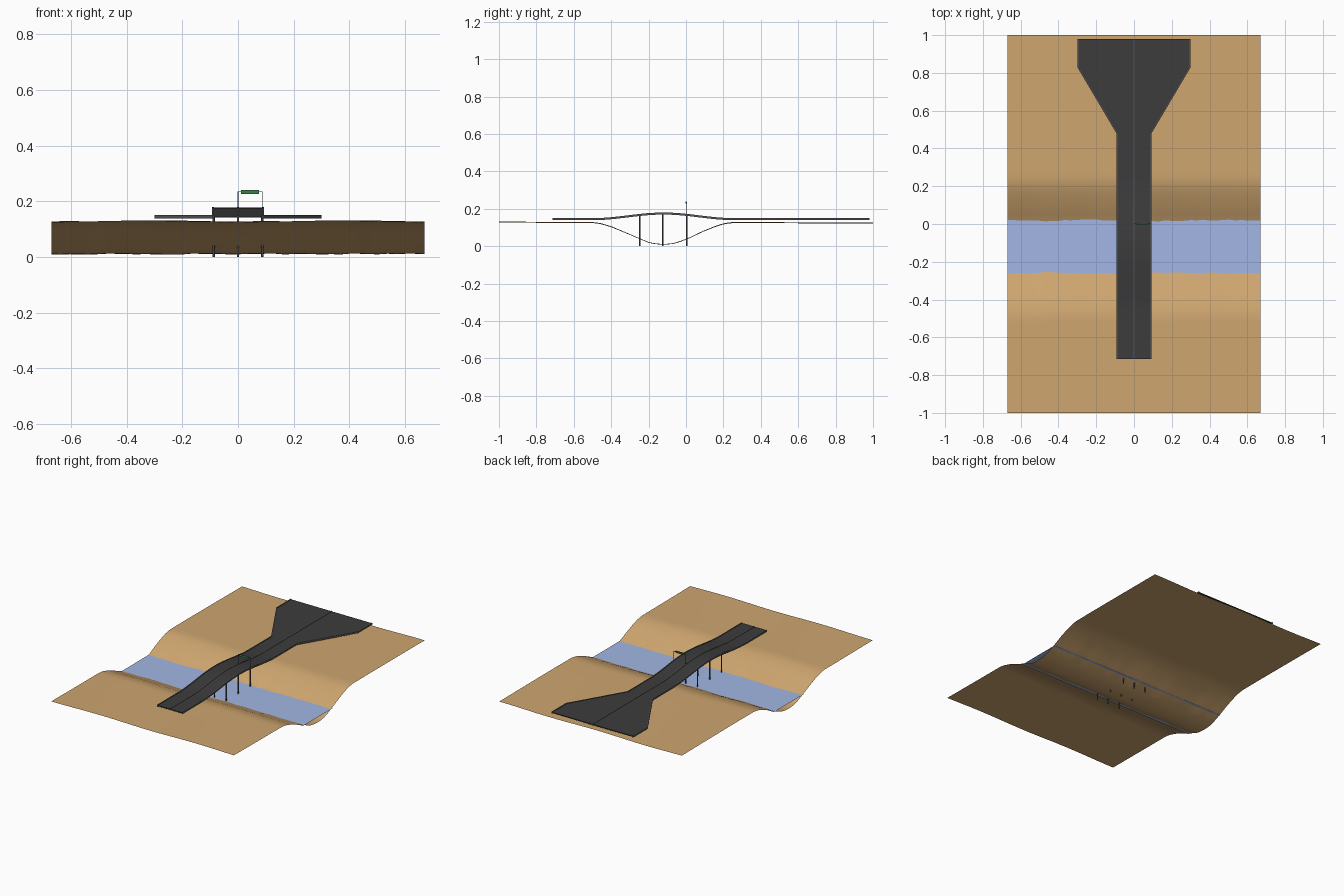
import bpy, bmesh, math, random

if "Cube" in bpy.data.objects:
    bpy.data.objects.remove(bpy.data.objects["Cube"])
random.seed(4)


def material(name, rgb):
    m = bpy.data.materials.new(name)
    m.diffuse_color = (*rgb, 1)
    m.use_nodes = True
    m.node_tree.nodes["Principled BSDF"].inputs["Base Color"].default_value = m.diffuse_color
    return m


SAND = material("sand", (0.62, 0.38, 0.16))
WATER = material("water", (0.36, 0.47, 0.78))
ASPHALT = material("asphalt", (0.045, 0.045, 0.045))
KERB = material("kerb_grey", (0.10, 0.10, 0.10))
GREEN = material("sign_green", (0.04, 0.22, 0.06))


def make(name, bm, mat):
    bmesh.ops.recalc_face_normals(bm, faces=bm.faces)
    me = bpy.data.meshes.new(name)
    bm.to_mesh(me)
    bm.free()
    me.materials.append(mat)
    ob = bpy.data.objects.new(name, me)
    bpy.context.collection.objects.link(ob)
    return ob


def box(name, lo, hi, mat):
    bm = bmesh.new()
    bmesh.ops.create_cube(bm, size=1)
    for v in bm.verts:
        v.co = [(a + b) / 2 + c * (b - a) for a, b, c in zip(lo, hi, v.co)]
    return make(name, bm, mat)


def rod(name, x, y, z0, z1, r, mat):
    bm = bmesh.new()
    bmesh.ops.create_cone(bm, cap_ends=True, segments=12, radius1=r, radius2=r, depth=z1 - z0)
    bmesh.ops.translate(bm, verts=bm.verts, vec=(x, y, (z0 + z1) / 2))
    return make(name, bm, mat)


def lerp(points, t):
    for (a, p), (b, q) in zip(points, points[1:]):
        if t <= b:
            return p + (q - p) * (t - a) / (b - a)
    return points[-1][1]


# terrain: valley profile along y with small ripples across x
VALLEY = [(-1, .129), (-.7, .127), (-.5, .126), (-.46, .122), (-.40, .104), (-.33, .075),
          (-.26, .045), (-.2, .02), (-.16, .012), (-.12, .01), (-.08, .012), (-.04, .021),
          (.02, .045), (.09, .079), (.16, .107), (.21, .122), (.25, .126), (.4, .126), (1, .123)]
NX, NY = 40, 80
ripple = [random.uniform(-.004, .004) for _ in range(NX + 1)]
bm = bmesh.new()
rows = []
for j in range(NY + 1):
    y = -1 + 2 * j / NY
    row = []
    for i in range(NX + 1):
        x = -.67 + 1.34 * i / NX
        bank = .5 * ripple[i] * math.exp(-((y + .12) / .25) ** 2)
        swell = .0025 * math.sin(9 * x + 2 * y) * min(1, abs(y + .12) * 3)
        row.append(bm.verts.new((x, y, max(.009, lerp(VALLEY, y) + bank + swell))))
    rows.append(row)
for a, b in zip(rows, rows[1:]):
    for i in range(NX):
        bm.faces.new((a[i], a[i + 1], b[i + 1], b[i]))
ground = make("terrain", bm, SAND)
if ground.data.polygons[0].normal.z < 0:
    ground.data.flip_normals()
ground.data.shade_smooth()

# river surface
bm = bmesh.new()
bm.faces.new([bm.verts.new(p) for p in
              [(-.67, -.275, .045), (.67, -.275, .045), (.67, .035, .045), (-.67, .035, .045)]])
make("river", bm, WATER)

# road path: arched over the river, flaring at the far end
WIDTH = [(-.715, .09), (.48, .09), (.83, .297), (.98, .297)]
STATIONS = [-.715, -.5] + [-.5 + .76 * k / 24 for k in range(1, 25)] + [.48, .83, .98]


def arch(y):
    u = (y + .12) / .38
    return .03 * math.cos(u * math.pi / 2) ** 2 if abs(u) < 1 else 0


def sweep(name, left, right, z0, z1, mat):
    """Closed strip following the road between two edge functions."""
    bm = bmesh.new()
    rings = []
    for y in STATIONS:
        z, l, r = arch(y), left(y), right(y)
        rings.append([bm.verts.new(p) for p in
                      [(l, y, z0 + z), (r, y, z0 + z), (r, y, z1 + z), (l, y, z1 + z)]])
    for a, b in zip(rings, rings[1:]):
        for k in range(4):
            bm.faces.new((a[k], a[k - 1], b[k - 1], b[k]))
    bm.faces.new(rings[0])
    bm.faces.new(rings[-1])
    return make(name, bm, mat)


def half(y):
    return lerp(WIDTH, y)


sweep("road_deck", lambda y: -half(y), half, .141, .147, ASPHALT)
sweep("centre_strip", lambda y: -.003, lambda y: .003, .140, .150, KERB)
for s, side in ((-1, "left"), (1, "right")):
    lo, hi = sorted((-.003, .003))
    sweep("kerb_" + side, lambda y: s * half(y) - .003, lambda y: s * half(y) + .003,
          .139, .150, KERB)

# bridge pillars, three rows of three
for y in (-.247, -.123, .003):
    for x in (-.087, 0, .087):
        rod("pillar", x, y, 0, .143 + arch(y), .004, KERB)

# overhead sign gantry
for x in (0, .087):
    rod("gantry_post", x, .003, .145 + arch(.003), .235, .0015, KERB)
box("gantry_beam", (-.001, .0015, .233), (.088, .0045, .236), KERB)
box("road_sign", (.011, -.002, .227), (.075, .0015, .240), GREEN)
